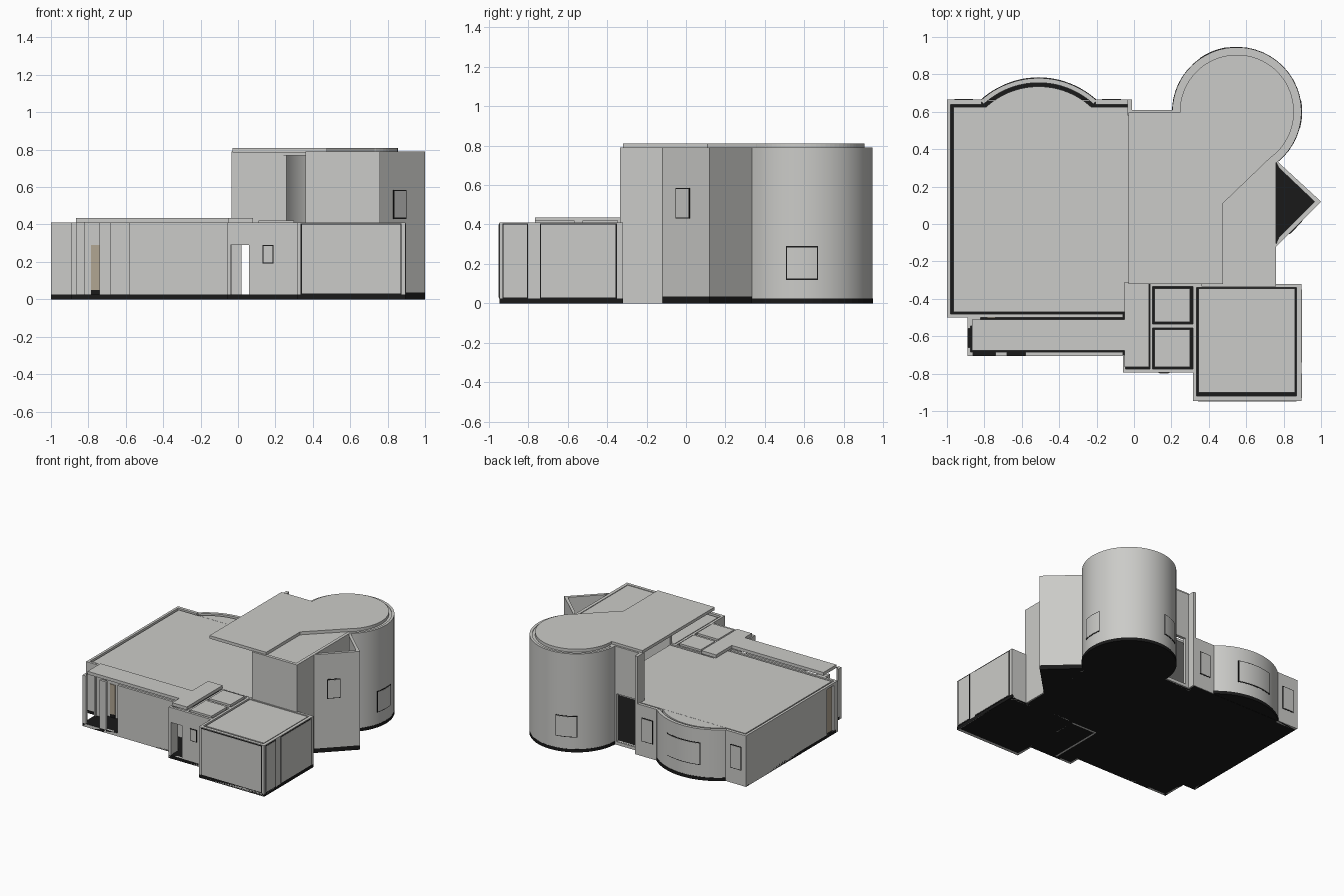
import bpy, bmesh
from math import sin, cos, radians

cube = bpy.data.objects.get("Cube")
if cube:
    bpy.data.objects.remove(cube)


def material(name, colour):
    mat = bpy.data.materials.new(name)
    mat.use_nodes = True
    mat.diffuse_color = (*colour, 1)
    node = next(n for n in mat.node_tree.nodes if n.type == "BSDF_PRINCIPLED")
    node.inputs["Base Color"].default_value = (*colour, 1)
    return mat


plaster = material("pale grey plaster", (.6, .6, .58))
black = material("black base and frames", (.01, .01, .01))
tan = material("tan door", (.44, .38, .29))

BASE, LOW, TALL, ROOF = .025, .41, .79, .81   # storey heights


def solid(name, prisms, mat=plaster, smooth=False):
    """One object from a list of (outline, bottom, top) prisms."""
    bm = bmesh.new()
    for outline, bottom, top in prisms:
        face = bm.faces.new([bm.verts.new((x, y, bottom)) for x, y in outline])
        grown = bmesh.ops.extrude_face_region(bm, geom=[face])["geom"]
        for v in grown:
            if isinstance(v, bmesh.types.BMVert):
                v.co.z = top
    bmesh.ops.recalc_face_normals(bm, faces=bm.faces)
    mesh = bpy.data.meshes.new(name)
    bm.to_mesh(mesh)
    bm.free()
    mesh.materials.append(mat)
    obj = bpy.data.objects.new(name, mesh)
    bpy.context.collection.objects.link(obj)
    if smooth:
        bpy.ops.object.select_all(action="DESELECT")
        obj.select_set(True)
        bpy.context.view_layer.objects.active = obj
        bpy.ops.object.shade_smooth_by_angle(angle=radians(30))
    return obj


def rect(x0, x1, y0, y1):
    return [(x0, y0), (x1, y0), (x1, y1), (x0, y1)]


def box(name, x0, x1, y0, y1, z0, z1, mat=plaster):
    return solid(name, [(rect(x0, x1, y0, y1), z0, z1)], mat)


def arc(centre, radius, start, end, steps=48):
    angles = [radians(start + (end - start) * i / steps) for i in range(steps + 1)]
    return [(centre[0] + radius * cos(a), centre[1] + radius * sin(a)) for a in angles]


def band(centre, inner, outer, start, end):
    return arc(centre, outer, start, end) + arc(centre, inner, start, end)[::-1]


def wall(name, axis, start, end, near, far, top, openings=()):
    """Straight wall along x or y, with (from, to, sill, head) openings."""
    def piece(a, b, z0, z1):
        if b - a > .001 and z1 - z0 > .001:
            sides = (a, b, near, far) if axis == "x" else (near, far, a, b)
            pieces.append((rect(*sides), z0, z1))
    pieces, at = [], start
    for a, b, sill, head in openings:
        piece(at, a, 0, top)
        piece(a, b, 0, sill)
        piece(a, b, head, top)
        at = b
    piece(at, end, 0, top)
    return solid(name, pieces)


def window(name, x, y, angle, width, z0, z1):
    """Black framed pane lying on a flat wall that faces the given angle."""
    n = (cos(radians(angle)), sin(radians(angle)))

    def plate(half, depth):
        return [(x + n[0] * d - n[1] * s, y + n[1] * d + n[0] * s)
                for s, d in ((-half, -.002), (half, -.002), (half, depth), (-half, depth))]
    solid(name + "_frame", [(plate(width / 2, .002), z0, z1)], black)
    solid(name + "_pane", [(plate(width / 2 - .006, .004), z0 + .006, z1 - .006)])


def round_window(name, centre, radius, angle, spread, z0, z1):
    a, b = angle - spread, angle + spread
    solid(name + "_frame", [(band(centre, radius - .003, radius + .002, a, b), z0, z1)], black, True)
    solid(name + "_pane", [(band(centre, radius - .003, radius + .004, a + .9, b - .9),
                            z0 + .006, z1 - .006)], plaster, True)


TOWER, TOWER_R = (.55, .6), .345
BAY, BAY_R, BAY_ANGLE = (-.51, .32), .46, 42.4
bay_ends = (90 - BAY_ANGLE, 90 + BAY_ANGLE)
triangle = [(.75, -.13), (1, .12), (.75, .35)]

# Black ground slab under every wing
solid("ground_slab", [
    (rect(-1, .75, -.5, .6), 0, BASE),
    (rect(-1, -.02, .6, .66), 0, BASE),
    (arc(BAY, BAY_R + .003, *bay_ends), 0, BASE),
    (arc(TOWER, TOWER_R + .002, 0, 352.5), 0, BASE),
    (triangle, 0, BASE + .01),
    (rect(-.89, -.06, -.705, -.5), 0, BASE),
    (rect(-.06, .33, -.795, -.5), 0, BASE),
    (rect(.315, .895, -.945, -.32), 0, BASE)], black)

# Low hall: thin walls, bowed back bay and an inset flat roof
wall("hall_west_wall", "y", -.5, .66, -1, -.98, LOW, [(-.45, -.36, BASE, LOW - .02)])
wall("hall_front_wall", "x", -1, -.06, -.5, -.48, LOW)
wall("hall_back_wall_west", "x", -1, -.815, .64, .665, LOW)
wall("hall_back_wall_east", "x", -.205, -.01, .64, .665, LOW)
solid("hall_bay_wall", [(band(BAY, BAY_R - .025, BAY_R, *bay_ends), BASE, LOW)], plaster, True)
solid("hall_roof", [
    (rect(-.965, -.03, -.47, .625), .385, .405),
    (rect(-.03, .36, -.31, .58), .385, .405),
    (arc(BAY, BAY_R - .045, *bay_ends), .385, .405)])
box("hall_west_door", -.985, -.98, -.45, -.36, BASE, .39, tan)
box("hall_front_door", -.785, -.74, -.505, -.5, .05, .29, tan)
box("hall_door_sill", -.785, -.74, -.507, -.5, BASE, .05, black)
window("hall_back_window_east", -.12, .665, 90, .1, .12, .31)
window("hall_back_window_west", -.91, .665, 90, .1, .12, .31)
round_window("bay_window", BAY, BAY_R, 90, 19, .12, .3)

# Front porch passage with open bays
wall("porch_front_wall", "x", -.89, -.06, -.705, -.685, LOW,
     [(-.86, -.74, BASE, LOW), (-.68, -.58, BASE, LOW)])
wall("porch_end_wall", "y", -.685, -.53, -.89, -.875, LOW, [(-.66, -.56, BASE, LOW)])
box("porch_end_post", -.89, -.82, -.545, -.5, BASE, LOW)
solid("porch_roof", [
    (rect(-.865, -.05, -.675, -.51), LOW, .435),
    (rect(-.05, .08, -.765, -.31), LOW, .435)])

# Entrance block with two small roof panels
wall("entrance_front_wall", "x", -.06, .32, -.795, -.775, LOW, [(-.04, .06, BASE, .29)])
wall("entrance_west_wall", "y", -.775, -.7, -.06, -.045, LOW)
wall("entrance_inner_wall", "y", -.775, -.32, .085, .1, LOW)
wall("entrance_cross_wall", "x", .1, .32, -.555, -.535, LOW)
wall("entrance_back_wall", "x", .1, .36, -.335, -.32, LOW)
for name, y0, y1 in (("front", -.765, -.565), ("back", -.525, -.345)):
    box("small_roof_" + name, .11, .3, y0, y1, LOW - .01, .42)
window("entrance_window", .16, -.795, -90, .06, .19, .29)

# Front room: box with framed panels and inset roof
wall("room_front_wall", "x", .315, .895, -.945, -.92, LOW)
wall("room_east_wall", "y", -.92, -.32, .87, .895, LOW)
wall("room_west_wall", "y", -.92, -.32, .315, .335, LOW)
wall("room_back_wall", "x", .335, .87, -.34, -.32, LOW)
box("room_roof", .345, .86, -.9, -.345, .385, .405)
window("room_front_panel", .605, -.945, -90, .54, BASE, .405)
window("room_east_panel_small", .895, -.865, 0, .13, BASE, .405)
window("room_east_panel_large", .895, -.545, 0, .39, BASE, .405)

# Tall block: walls on the front, east and back, open on the west
wall("tall_front_wall", "x", .36, .76, -.335, -.31, TALL)
wall("tall_east_wall", "y", -.31, .35, .735, .76, TALL)
wall("tall_back_wall", "x", -.01, .25, .585, .61, TALL, [(.02, .19, BASE, LOW)])
box("tall_back_pier", -.035, -.01, .58, .665, 0, TALL)
box("tower_joint_pier", .21, .26, .58, .63, 0, TALL)

# Round tower
solid("tower_wall", [(band(TOWER, TOWER_R - .02, TOWER_R, -52, 183), BASE, TALL)], plaster, True)
round_window("tower_east_window", TOWER, TOWER_R, -2, 13.5, .12, .29)
round_window("tower_back_window", TOWER, TOWER_R, 112, 13.5, .12, .29)

# Tall roof: lower deck, with a raised slab running into the tower
solid("tall_roof_deck", [
    (rect(.36, .74, -.32, .4), TALL - .02, TALL - .005),
    (arc(TOWER, TOWER_R - .015, -52, 183), TALL - .02, TALL - .005)])
slab = [(-.03, -.32), (.475, -.32), (.475, .11), (.73, .355)]
slab += arc(TOWER, TOWER_R - .04, -52, 180) + [(.245, .595), (-.03, .595)]
solid("tall_roof_slab", [(slab, TALL - .004, ROOF)])

# Triangular light well, open at the top
inner = [(.775, -.07), (.965, .12), (.775, .3)]
solid("triangle_wall", [
    ([triangle[i], triangle[i + 1], inner[i + 1], inner[i]], BASE + .01, TALL) for i in range(2)])
window("triangle_window", .865, -.017, -44, .1, .43, .585)
